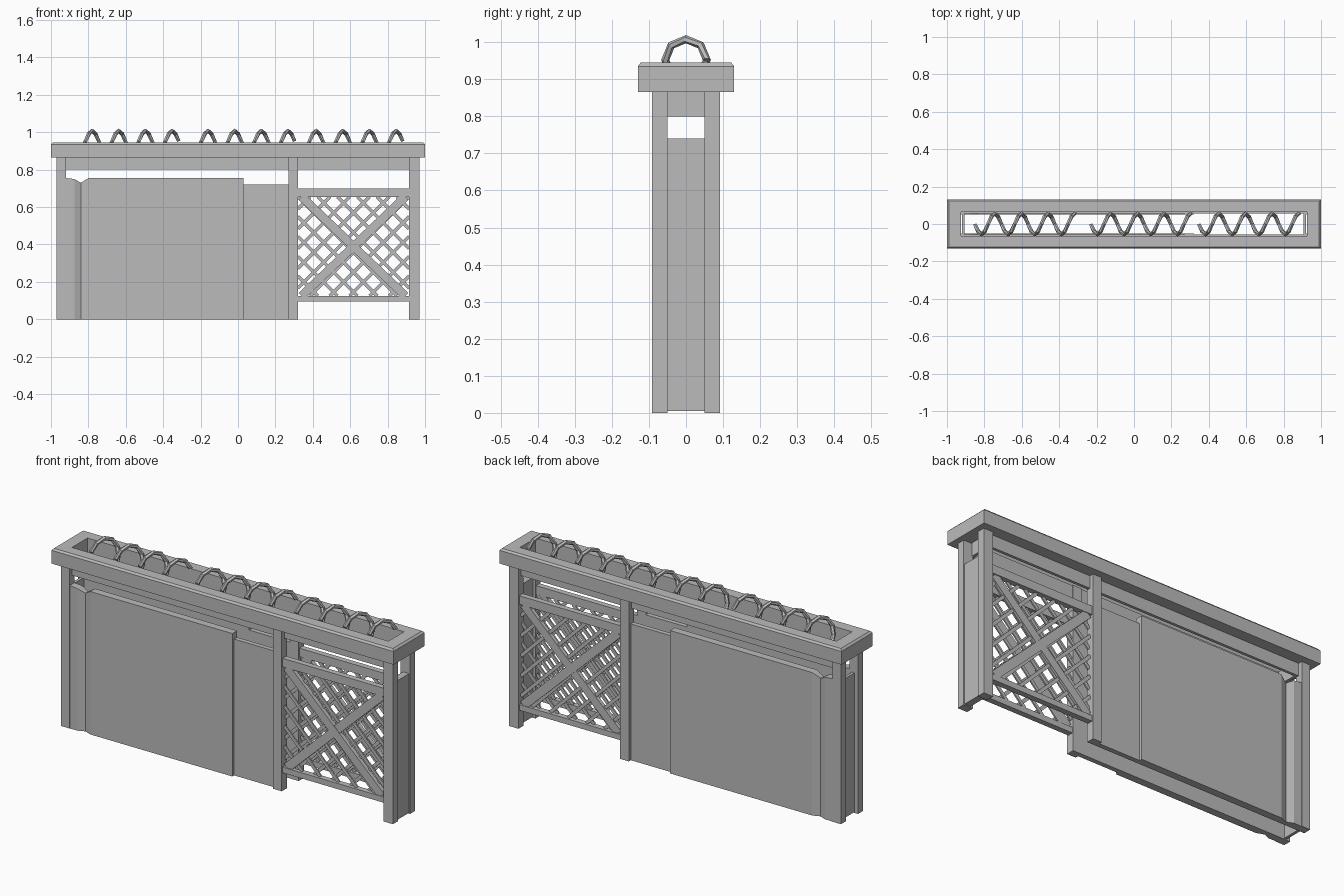
import bpy, bmesh, math
from mathutils import Vector

cube = bpy.data.objects.get("Cube")
if cube:
    bpy.data.objects.remove(cube)

GREY = (0.5, 0.5, 0.5, 1)
mat = bpy.data.materials.new("painted_grey")
mat.use_nodes = True
mat.diffuse_color = GREY
mat.node_tree.nodes["Principled BSDF"].inputs["Base Color"].default_value = GREY


def finish(name, bm):
    bmesh.ops.recalc_face_normals(bm, faces=bm.faces)
    mesh = bpy.data.meshes.new(name)
    bm.to_mesh(mesh)
    bm.free()
    mesh.materials.append(mat)
    ob = bpy.data.objects.new(name, mesh)
    bpy.context.collection.objects.link(ob)
    return ob


def loft(bm, sections, closed=False):
    """Skin a row of matching closed sections."""
    rows = [[bm.verts.new(p) for p in s] for s in sections]
    n = len(rows[0])
    pairs = list(zip(rows, rows[1:]))
    if closed:
        pairs.append((rows[-1], rows[0]))
    for a, b in pairs:
        for i in range(n):
            j = (i + 1) % n
            bm.faces.new((a[i], a[j], b[j], b[i]))
    if not closed:
        bm.faces.new(rows[0])
        bm.faces.new(rows[-1])


def add_box(bm, x, y, z):
    loft(bm, [[(a, y[0], z[0]), (a, y[1], z[0]), (a, y[1], z[1]), (a, y[0], z[1])] for a in x])


def box(name, x, y, z):
    bm = bmesh.new()
    add_box(bm, x, y, z)
    return finish(name, bm)


def ring(name, profile):
    """Rectangular frame swept from (half length, half depth, height) points."""
    bm = bmesh.new()
    corners = ((-1, -1), (1, -1), (1, 1), (-1, 1))
    loft(bm, [[(sx * hx, sy * hy, z) for hx, hy, z in profile] for sx, sy in corners], True)
    return finish(name, bm)


def wall(name, stations, side):
    """Panel with (x, outer depth, top height) stations."""
    bm = bmesh.new()
    loft(bm, [[(x, side * 0.05, 0), (x, side * d, 0), (x, side * d, top), (x, side * 0.05, top)]
              for x, d, top in stations])
    return finish(name, bm)


X0, X1, Z0, Z1 = 0.32, 0.915, 0.125, 0.655   # lattice opening


def add_slat(bm, p, q, width, y):
    p, q = Vector(p), Vector(q)
    d = (q - p).normalized()
    n = Vector((-d.y, d.x)) * width / 2
    loft(bm, [[(c.x, yy, c.y) for c in (p + n, p - n, q - n, q + n)] for yy in y])


def lattice(name, side):
    bm = bmesh.new()
    w, h, step = X1 - X0, Z1 - Z0, 0.106
    for k in range(1, 11):
        c = k * step
        a, b = max(0, c - h), min(w, c)
        if b - a < 0.02:
            continue
        # one falling slat and its mirrored rising twin
        add_slat(bm, (X0 + a, Z0 + c - a), (X0 + b, Z0 + c - b), 0.018, (side * 0.066, side * 0.073))
        add_slat(bm, (X1 - a, Z0 + c - a), (X1 - b, Z0 + c - b), 0.018, (side * 0.059, side * 0.066))
    return finish(name, bm)


# Chamfered cap frame and the rail hanging under it
ring("cap_frame", [(1, 0.13, 0.865), (1, 0.13, 0.935), (0.99, 0.122, 0.945),
                   (0.925, 0.065, 0.945), (0.925, 0.065, 0.865)])
ring("upper_rail", [(0.92, 0.07, 0.8), (0.92, 0.07, 0.87), (0.905, 0.055, 0.87), (0.905, 0.055, 0.8)])

# Two matching long sides
for side, tag in ((-1, "front"), (1, "back")):
    outer = (side * 0.05, side * 0.092)
    for name, x in (("right_post", (-0.97, -0.92)), ("middle_post", (0.27, 0.32)),
                    ("left_post", (0.915, 0.97))):
        box(f"{tag}_{name}", x, outer, (0, 0.87))
    wall(f"{tag}_main_panel", [(-0.92, 0.09, 0.755), (-0.875, 0.09, 0.75), (-0.84, 0.075, 0.73),
                               (-0.80, 0.09, 0.755), (0.03, 0.09, 0.755)], side)
    wall(f"{tag}_short_panel", [(0.03, 0.075, 0.72), (0.27, 0.075, 0.72)], side)
    rail = (side * 0.055, side * 0.085)
    box(f"{tag}_gate_top_rail", (X0, X1), rail, (Z1, 0.70))
    box(f"{tag}_gate_bottom_rail", (X0, X1), rail, (0.095, Z0))
    lattice(f"{tag}_lattice", side)
    bm = bmesh.new()
    add_slat(bm, (X0 + 0.02, Z0), (X1 - 0.02, Z1), 0.045, (side * 0.06, side * 0.08))
    add_slat(bm, (X0 + 0.02, Z1), (X1 - 0.02, Z0), 0.045, (side * 0.06, side * 0.082))
    finish(f"{tag}_cross_brace", bm)

# End panels
box("left_end_panel", (0.93, 0.965), (-0.05, 0.05), (0.005, 0.74))
box("right_end_panel", (-0.95, -0.935), (-0.05, 0.05), (0.005, 0.74))

# Three wire coils lying in the cap frame
PITCH, RADIUS, WIRE = 0.1425, 0.056, 0.011
for number, first_top in enumerate((-0.78, -0.16, 0.418), 1):
    bm = bmesh.new()
    sections = []
    for i in range(31):
        t = i / 8                       # turns, starting at the bottom
        ang = 2 * math.pi * t
        radial = Vector((0, -math.sin(ang), -math.cos(ang)))
        centre = Vector((first_top + (t - 0.5) * PITCH, 0, 0.952)) + radial * RADIUS
        slope = 2 * math.pi * RADIUS
        tangent = Vector((PITCH, -math.cos(ang) * slope, math.sin(ang) * slope)).normalized()
        across = tangent.cross(radial)
        sections.append([centre + WIRE * (math.cos(a) * radial + math.sin(a) * across)
                         for a in (math.pi * k / 3 for k in range(6))])
    loft(bm, sections)
    finish(f"wire_coil_{number}", bm)
